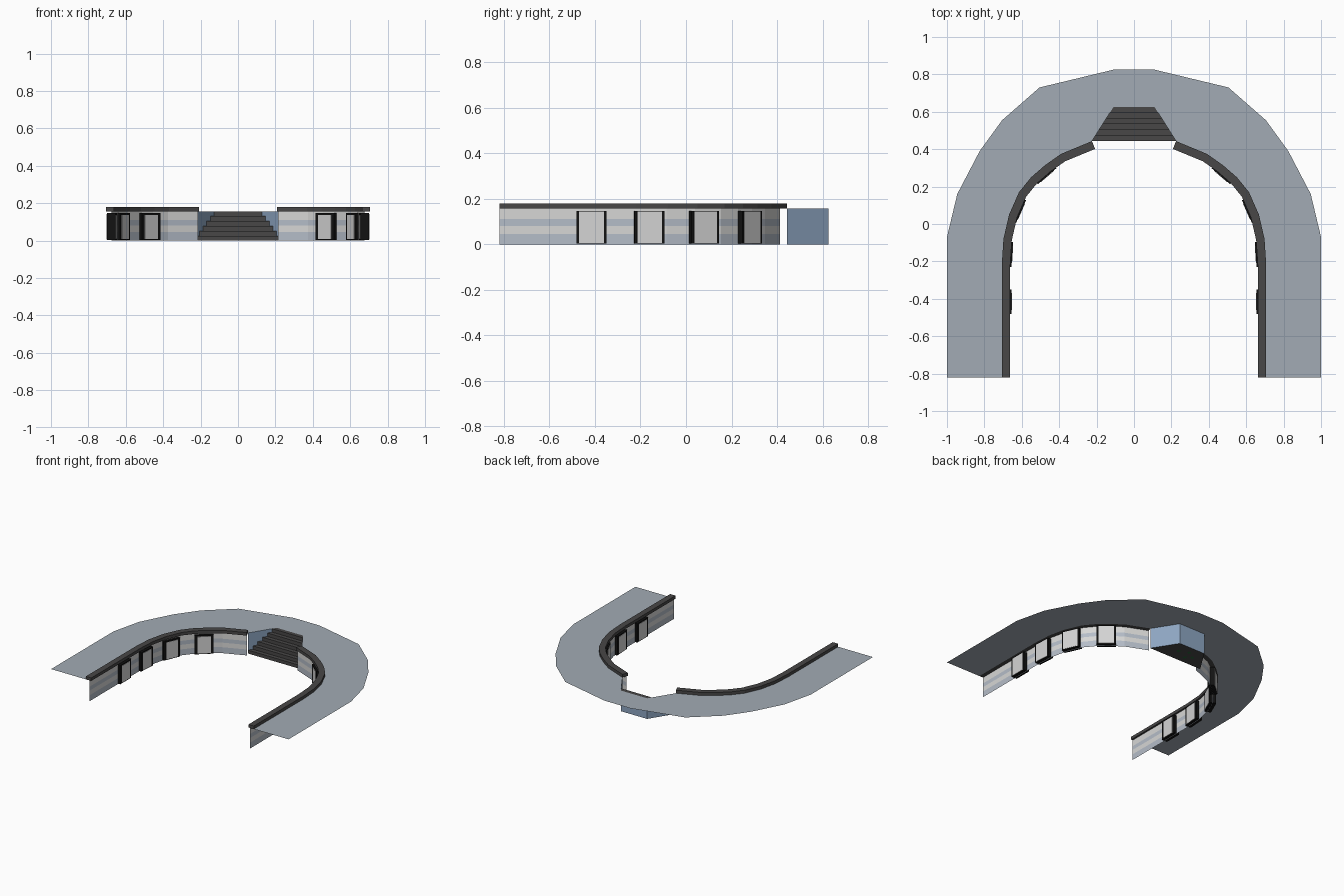
import bpy, bmesh, math
from mathutils import Vector

if "Cube" in bpy.data.objects:
    bpy.data.objects.remove(bpy.data.objects["Cube"])

TOP = 0.157      # deck height
COPE = 0.18      # top of coping


def mat(name, rgb):
    m = bpy.data.materials.new(name)
    m.diffuse_color = (*rgb, 1)
    m.use_nodes = True
    m.node_tree.nodes["Principled BSDF"].inputs["Base Color"].default_value = m.diffuse_color
    return m


DECK = mat("deck grey", (0.36, 0.41, 0.46))
DARK = mat("dark stone", (0.065, 0.063, 0.063))
LIGHT = mat("wall light", (0.68, 0.68, 0.67))
PALE = mat("wall blue grey", (0.46, 0.51, 0.58))
BLUE = mat("stair wall blue", (0.27, 0.38, 0.54))
BLACK = mat("frame black", (0.006, 0.006, 0.006))
PANEL = mat("panel light grey", (0.66, 0.66, 0.66))
GREEN = mat("leaf green", (0.02, 0.13, 0.04))


def make(name, faces, mats, mirror=False):
    """faces: list of (points, material index)"""
    bm = bmesh.new()
    for pts, mi in faces:
        f = bm.faces.new([bm.verts.new(p) for p in pts])
        f.material_index = mi
    bmesh.ops.remove_doubles(bm, verts=bm.verts, dist=1e-5)
    me = bpy.data.meshes.new(name)
    bm.to_mesh(me)
    bm.free()
    ob = bpy.data.objects.new(name, me)
    bpy.context.collection.objects.link(ob)
    for m in mats:
        me.materials.append(m)
    if mirror:
        mod = ob.modifiers.new("mirror", "MIRROR")
        mod.use_clip = False
        mod.merge_threshold = 1e-5
    return ob


# outer edge of the coping on the right side, from the front end to the stairs
path = [Vector(p) for p in ((0.707, -0.82), (0.707, -0.22), (0.698, -0.08),
        (0.668, 0.05), (0.615, 0.17), (0.55, 0.25), (0.475, 0.315),
        (0.39, 0.375), (0.225, 0.443))]
rim = [(1, -0.82), (1, -0.07), (0.945, 0.16), (0.825, 0.39),
       (0.705, 0.555), (0.505, 0.73), (0.11, 0.825), (0, 0.825)]


def inward(d):
    return Vector((-d.y, d.x)).normalized()


def offset(dist):
    out = []
    for i, p in enumerate(path):
        a = inward(path[max(i, 1)] - path[max(i, 1) - 1])
        j = min(i + 1, len(path) - 1)
        b = inward(path[j] - path[j - 1])
        n = (a + b).normalized()
        out.append(p + n * dist / n.dot(a))
    return out


def at(p, z):
    return (p[0], p[1], z)


# flat deck sheet
inner = [tuple(p) for p in path] + [(0.11, 0.625), (0, 0.625)]
outline = rim + inner[::-1]
make("deck", [([at(p, TOP) for p in outline], 0)], [DECK], True)

# striped retaining wall
wall = offset(0.032)
bands = [(0, 0.045, 1), (0.045, 0.08, 0), (0.08, 0.11, 1), (0.11, TOP, 0)]
faces = [([at(b, z0), at(a, z0), at(a, z1), at(b, z1)], mi)
         for a, b in zip(wall, wall[1:]) for z0, z1, mi in bands]
make("retaining_wall", faces, [LIGHT, PALE], True)

# coping along the top of the wall
edge = offset(0.045)
faces = []
for i in range(len(path) - 1):
    a, b, c, d = path[i], path[i + 1], edge[i + 1], edge[i]
    faces += [([at(p, COPE) for p in (a, b, c, d)], 0),
              ([at(p, TOP) for p in (d, c, b, a)], 0),
              ([at(a, TOP), at(b, TOP), at(b, COPE), at(a, COPE)], 0),
              ([at(c, TOP), at(d, TOP), at(d, COPE), at(c, COPE)], 0)]
for a, b in ((edge[0], path[0]), (path[-1], edge[-1])):
    faces.append(([at(a, TOP), at(b, TOP), at(b, COPE), at(a, COPE)], 0))
make("coping", faces, [DARK], True)


def box_faces(c, t, n, half, d0, d1, z0, z1, mi):
    q = [c - t * half + n * d0, c + t * half + n * d0,
         c + t * half + n * d1, c - t * half + n * d1]
    out = [([at(p, z1) for p in q], mi), ([at(p, z0) for p in q[::-1]], mi)]
    for i in range(4):
        a, b = q[i], q[(i + 1) % 4]
        out.append(([at(a, z0), at(b, z0), at(b, z1), at(a, z1)], mi))
    return out


# door frames with light panels on both faces
for k, y in enumerate((-0.415, -0.16, 0.088, 0.295)):
    for a, b in zip(path, path[1:]):
        if a.y <= y <= b.y:
            t = (b - a).normalized()
            c = a + (b - a) * ((y - a.y) / (b.y - a.y))
    n = inward(t)
    make(f"door_frame_{k + 1}",
         box_faces(c, t, n, 0.066, 0.006, 0.052, 0.004, 0.147, 0), [BLACK], True)
    make(f"door_panel_{k + 1}",
         box_faces(c, t, n, 0.046, 0.051, 0.0545, 0.01, 0.138, 0)
         + box_faces(c, t, n, 0.054, 0.0035, 0.007, 0.006, 0.143, 0), [PANEL], True)

# tapering stairs
N, Y0, Y1 = 6, 0.443, 0.625


def step_y(k):
    return Y0 + (Y1 - Y0) * k / N


def half_w(k):
    return 0.225 + (0.11 - 0.225) * k / N


faces = []
for k in range(N):
    w, v, y, y2 = half_w(k), half_w(k + 1), step_y(k), step_y(k + 1)
    z, z2 = TOP * k / N, TOP * (k + 1) / N
    faces += [([(-w, y, z), (w, y, z), (w, y, z2), (-w, y, z2)], 0),
              ([(-w, y, z2), (w, y, z2), (v, y2, z2), (-v, y2, z2)], 0)]
faces.append(([(-0.225, Y0, 0), (-0.11, Y1, 0), (0.11, Y1, 0), (0.225, Y0, 0)], 0))
make("stairs", faces, [DARK])

# stair side walls and back wall
make("stair_side_wall", [([(0.225, Y0, 0), (0.225, Y0, TOP),
                           (0.11, Y1, TOP), (0.11, Y1, 0)], 0)], [BLUE], True)
make("stair_back_wall", [([(0.11, Y1, 0), (-0.11, Y1, 0),
                           (-0.11, Y1, TOP), (0.11, Y1, TOP)], 0)], [BLUE])

# small leaf patches on the underside of the stairs
faces = []
for x, y in ((-0.08, 0.53), (-0.02, 0.57), (0.05, 0.54), (-0.04, 0.5)):
    faces.append(([(x + (0.022 if i % 2 else 0.009) * math.cos(-i * math.pi / 5),
                    y + (0.022 if i % 2 else 0.009) * math.sin(-i * math.pi / 5),
                    -0.001) for i in range(10)], 0))
make("leaf_patches", faces, [GREEN])
